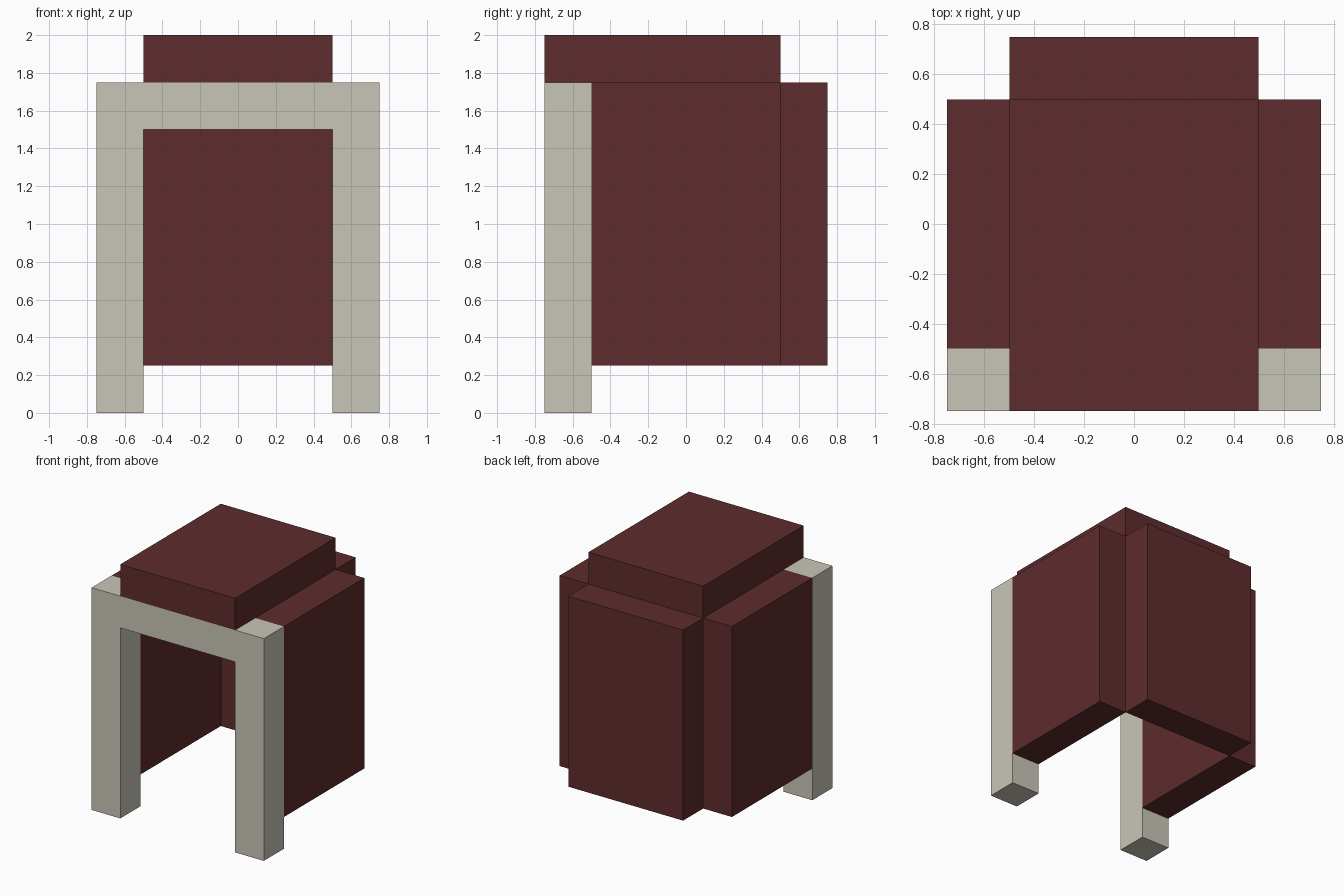
import bpy
import bmesh
from mathutils import Vector

if "Cube" in bpy.data.objects:
    bpy.data.objects.remove(bpy.data.objects["Cube"])


def material(name, rgb):
    m = bpy.data.materials.new(name)
    m.diffuse_color = (*rgb, 1.0)
    m.use_nodes = True
    m.node_tree.nodes["Principled BSDF"].inputs["Base Color"].default_value = m.diffuse_color
    return m


maroon = material("maroon", (0.112, 0.025, 0.027))
bone = material("bone white", (0.584, 0.565, 0.485))


def box(name, low, high, mat):
    """Axis-aligned box between two corners."""
    low, high = Vector(low), Vector(high)
    bm = bmesh.new()
    bmesh.ops.create_cube(bm, size=1.0)
    bmesh.ops.scale(bm, vec=high - low, verts=bm.verts)
    bmesh.ops.translate(bm, vec=(low + high) / 2, verts=bm.verts)
    mesh = bpy.data.meshes.new(name)
    bm.to_mesh(mesh)
    bm.free()
    mesh.materials.append(mat)
    ob = bpy.data.objects.new(name, mesh)
    bpy.context.collection.objects.link(ob)
    return ob


def arch(name, mat):
    """Front frame: an upside-down U profile extruded in depth."""
    profile = [(-0.75, 0), (-0.5, 0), (-0.5, 1.5), (0.5, 1.5),
               (0.5, 0), (0.75, 0), (0.75, 1.75), (-0.75, 1.75)]
    bm = bmesh.new()
    face = bm.faces.new([bm.verts.new((x, -0.75, z)) for x, z in profile])
    ext = bmesh.ops.extrude_face_region(bm, geom=[face], use_keep_orig=True)
    moved = [g for g in ext["geom"] if isinstance(g, bmesh.types.BMVert)]
    bmesh.ops.translate(bm, vec=(0, 0.25, 0), verts=moved)
    bmesh.ops.recalc_face_normals(bm, faces=bm.faces)
    mesh = bpy.data.meshes.new(name)
    bm.to_mesh(mesh)
    bm.free()
    mesh.materials.append(mat)
    ob = bpy.data.objects.new(name, mesh)
    bpy.context.collection.objects.link(ob)
    return ob


# Pale frame around the front opening
arch("front_frame", bone)

# Side walls
for side, x in (("left", -0.75), ("right", 0.5)):
    box(side + "_wall", (x, -0.5, 0.25), (x + 0.25, 0.5, 1.75), maroon)

# Back wall and roof slab
box("back_wall", (-0.5, 0.5, 0.25), (0.5, 0.75, 1.75), maroon)
box("roof", (-0.5, -0.75, 1.75), (0.5, 0.5, 2.0), maroon)
